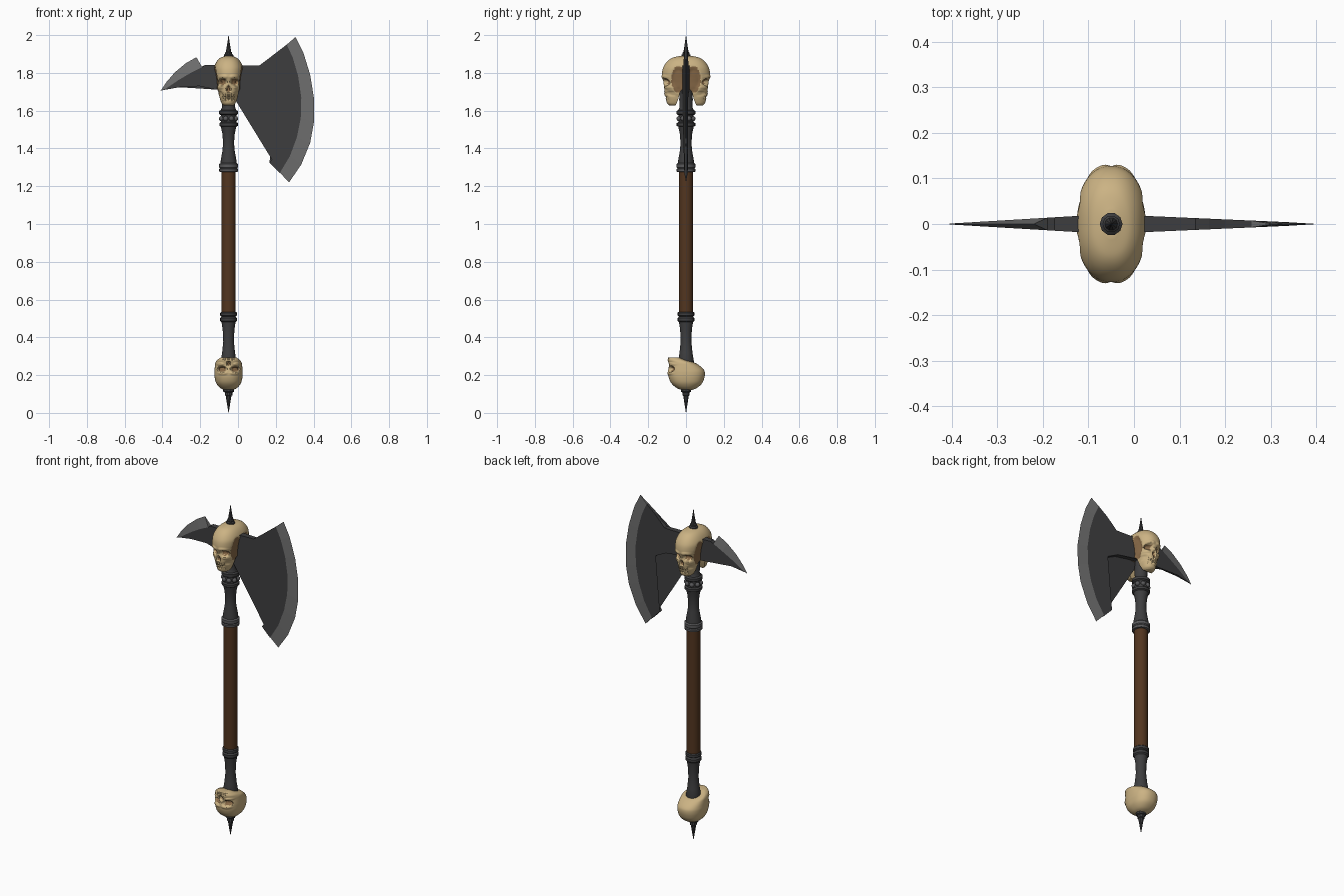
import bpy, bmesh, math
from mathutils import Vector

if "Cube" in bpy.data.objects:
    bpy.data.objects.remove(bpy.data.objects["Cube"])

AX = -0.05  # x of the shaft axis


def material(name, rgb):
    m = bpy.data.materials.new(name)
    m.diffuse_color = (*rgb, 1)
    m.use_nodes = True
    m.node_tree.nodes["Principled BSDF"].inputs["Base Color"].default_value = m.diffuse_color
    return m


BONE = material("bone", (0.60, 0.45, 0.23))
SHADE = material("dark bone", (0.25, 0.145, 0.065))
WOOD = material("brown wood", (0.085, 0.036, 0.014))
IRON = material("dark iron", (0.048, 0.048, 0.05))
STEEL = material("sharpened steel", (0.16, 0.16, 0.16))
WORN = material("worn iron", (0.10, 0.10, 0.105))


def finish(name, bm, mats, smooth=35, x=AX):
    bmesh.ops.recalc_face_normals(bm, faces=bm.faces)
    me = bpy.data.meshes.new(name)
    bm.to_mesh(me)
    bm.free()
    ob = bpy.data.objects.new(name, me)
    bpy.context.collection.objects.link(ob)
    ob.location.x = x
    for m in mats:
        me.materials.append(m)
    if smooth:
        bpy.ops.object.select_all(action='DESELECT')
        ob.select_set(True)
        bpy.context.view_layer.objects.active = ob
        bpy.ops.object.shade_smooth_by_angle(angle=math.radians(smooth))
    return ob


def lathe(name, profile, mat, sides=20, smooth=35):
    """Turned part from (radius, z) pairs."""
    bm = bmesh.new()
    rings = [[bm.verts.new((r * math.cos(2 * math.pi * i / sides),
                            r * math.sin(2 * math.pi * i / sides), z))
              for i in range(sides)] for r, z in profile]
    for a, b in zip(rings, rings[1:]):
        for i in range(sides):
            j = (i + 1) % sides
            bm.faces.new((a[i], a[j], b[j], b[i]))
    bm.faces.new(rings[0])
    bm.faces.new(rings[-1])
    return finish(name, bm, [mat], smooth)


def spline(levels, steps):
    """Catmull-Rom through the level tuples."""
    out = []
    n = len(levels)
    for k in range(n - 1):
        p = [Vector(levels[min(max(k + o, 0), n - 1)]) for o in (-1, 0, 1, 2)]
        for s in range(steps):
            t = s / steps
            out.append(0.5 * (2 * p[1] + (p[2] - p[0]) * t
                              + (2 * p[0] - 5 * p[1] + 4 * p[2] - p[3]) * t * t
                              + (3 * p[1] - p[0] - 3 * p[2] + p[3]) * t ** 3))
    out.append(Vector(levels[-1]))
    return out


def skull(name, levels, dents, temple=None, teeth=None, face=1, sides=96):
    """Loft (z, half width, front y, middle y, back y), then press in the sockets."""
    bm = bmesh.new()
    dark = set()
    rings = []
    for z, w, yf, ym, yb in spline(levels, 6):
        ring = []
        for i in range(sides):
            a = 2 * math.pi * i / sides
            c, s = math.cos(a), math.sin(a)
            x = w * math.copysign(abs(c) ** 0.9, c)
            y = ym + ((yf if s > 0 else yb) - ym) * abs(s) ** 0.85
            mark = False
            if s > 0.2:
                for dx, dz, rx, rz, depth in dents:
                    r = math.hypot((abs(x) - dx) / rx, (z - dz) / rz)
                    if r < 1:
                        y += depth * min(1, (1 - r) * 2.2)
                        mark |= depth > 0.012 and r < 0.85
                if teeth and teeth[0] < z < teeth[1] and abs(x) < 0.034:
                    y += 0.004 * (math.cos(x * 2 * math.pi / 0.011) < -0.5)
            if temple:
                ty, tz, ry, rz, depth = temple
                r = math.hypot((y - ty) / ry, (z - tz) / rz)
                if r < 1 and abs(c) > 0.3:
                    x -= math.copysign(depth * min(1, (1 - r) * 3), x)
                    mark |= r < 0.95
            v = bm.verts.new((x * face, y * face, z))
            if mark:
                dark.add(v)
            ring.append(v)
        rings.append(ring)
    for a, b in zip(rings, rings[1:]):
        for i in range(sides):
            j = (i + 1) % sides
            f = bm.faces.new((a[i], a[j], b[j], b[i]))
            f.material_index = int(sum(v in dark for v in f.verts) >= 3)
    bm.faces.new(rings[0])
    bm.faces.new(rings[-1])
    return finish(name, bm, [BONE, SHADE], 50)


def blade(name, body, bevel, edge, root_x, zero_x):
    """Flat wedge thinning from root_x to zero_x, plus a bright ground edge.
    The outline of the flat is body followed by bevel; edge pairs with bevel."""
    bm = bmesh.new()

    def half(x):
        return 0.018 * (zero_x - x) / (zero_x - root_x)
    outline = body + bevel
    sides = [[bm.verts.new((x, s * half(x), z)) for x, z in outline] for s in (-1, 1)]
    rim = [bm.verts.new((x, 0, z)) for x, z in edge]
    n, nb = len(outline), len(body)
    for vs in sides:
        bm.faces.new(vs)
        for i in range(len(bevel) - 1):
            q = (vs[nb + i], vs[nb + i + 1], rim[i + 1], rim[i])
            bm.faces.new(q).material_index = 1
    for i in list(range(nb)) + [n - 1]:
        j = (i + 1) % n
        bm.faces.new((sides[0][i], sides[0][j], sides[1][j], sides[1][i]))
    for i, k in ((nb, 0), (n - 1, -1)):
        bm.faces.new((sides[0][i], sides[1][i], rim[k])).material_index = 1
    bmesh.ops.triangulate(bm, faces=[f for f in bm.faces if len(f.verts) > 4])
    return finish(name, bm, [IRON, STEEL], 0, 0)


# Handle
lathe("wood_grip", [(0.038, 0.52), (0.038, 1.29)], WOOD)
lathe("lower_socket", [(0.039, 0.535), (0.044, 0.53), (0.044, 0.515), (0.037, 0.51),
                       (0.044, 0.502), (0.044, 0.487), (0.037, 0.48), (0.031, 0.44),
                       (0.028, 0.38), (0.034, 0.32), (0.042, 0.27), (0.03, 0.22)], IRON)
lathe("grip_collar", [(0.039, 1.275), (0.049, 1.277), (0.05, 1.29), (0.046, 1.295),
                      (0.05, 1.3), (0.05, 1.317), (0.042, 1.323)], WORN)
lathe("upper_neck", [(0.043, 1.31), (0.041, 1.34), (0.032, 1.39), (0.029, 1.43),
                     (0.033, 1.48), (0.041, 1.515), (0.049, 1.52), (0.049, 1.534),
                     (0.041, 1.54), (0.041, 1.576), (0.05, 1.582), (0.05, 1.598),
                     (0.04, 1.604), (0.034, 1.62), (0.036, 1.66), (0.03, 1.76),
                     (0.025, 1.87)], IRON)

# Studs between the neck rings
bm = bmesh.new()
for i in range(8):
    a = math.pi * i / 4 + math.pi / 8
    new = bmesh.ops.create_icosphere(bm, subdivisions=2, radius=0.014)["verts"]
    bmesh.ops.translate(bm, verts=new, vec=(0.04 * math.cos(a), 0.04 * math.sin(a), 1.558))
finish("neck_studs", bm, [WORN])

# Spikes at both ends
lathe("top_spike", [(0.025, 1.86), (0.025, 1.895), (0.019, 1.9), (0.019, 1.908),
                    (0.014, 1.912), (0.006, 1.96), (0.0005, 2.0)], IRON, 10)
lathe("bottom_spike", [(0.0005, 0), (0.008, 0.045), (0.015, 0.09), (0.02, 0.093),
                       (0.02, 0.108), (0.028, 0.112), (0.03, 0.14)], IRON, 10)

# Axe blade
blade("axe_blade",
      [(0.22, 1.27), (0.167, 1.325), (0.205, 1.355), (0.235, 1.41), (0.252, 1.48),
       (0.25, 1.555), (0.232, 1.61), (0.195, 1.655), (0.125, 1.69), (0.02, 1.712),
       (-0.05, 1.715), (-0.05, 1.84), (0.135, 1.84), (0.165, 1.862), (0.2, 1.905)],
      [(0.258, 1.95), (0.29, 1.88), (0.318, 1.785), (0.335, 1.67), (0.332, 1.56),
       (0.312, 1.46), (0.275, 1.36), (0.22, 1.27)][:-1] + [(0.222, 1.272)],
      [(0.305, 1.99), (0.345, 1.91), (0.382, 1.79), (0.403, 1.66), (0.402, 1.54),
       (0.382, 1.43), (0.335, 1.315), (0.27, 1.22)], 0.02, 0.43)

# Rear beak
blade("rear_beak",
      [(-0.31, 1.724), (-0.205, 1.73), (-0.12, 1.712), (-0.05, 1.71), (-0.05, 1.84),
       (-0.175, 1.842)],
      [(-0.19, 1.83), (-0.25, 1.80), (-0.315, 1.762), (-0.365, 1.728), (-0.395, 1.709)],
      [(-0.22, 1.883), (-0.275, 1.852), (-0.335, 1.802), (-0.38, 1.75), (-0.41, 1.705)],
      -0.12, -0.42)

# Two skulls back to back on the head: z, half width, front, back
head = [(1.628, .026, -.088, -.055), (1.638, .036, -.1, -.05), (1.66, .045, -.106, -.042),
        (1.68, .05, -.113, -.036), (1.70, .057, -.116, -.03), (1.72, .067, -.117, -.012),
        (1.75, .071, -.119, -.002), (1.775, .074, -.126, 0), (1.80, .077, -.127, 0),
        (1.83, .076, -.12, 0), (1.86, .063, -.1, 0), (1.88, .043, -.072, 0),
        (1.89, .015, -.03, 0)]
head = [(z, w, yf, yb, yb) for z, w, yf, yb in head]
head_dents = [(.031, 1.752, .023, .021, .03), (0, 1.714, .013, .019, .022),
              (.048, 1.69, .018, .016, .011), (.03, 1.779, .03, .012, -.005),
              (.045, 1.724, .022, .012, -.006), (0, 1.672, .036, .005, .005)]
for name, face in (("front_skull", 1), ("back_skull", -1)):
    skull(name, head, head_dents, (-.04, 1.765, .042, .075, .01), (1.655, 1.695), face)

# Upside-down jawless skull as the pommel: z, half width, front, middle, back
skull("pommel_skull",
      [(.119, .012, -.012, .004, .02), (.13, .042, -.046, .004, .054),
       (.155, .064, -.076, .004, .084), (.185, .073, -.091, .004, .097),
       (.212, .075, -.095, .004, .1), (.23, .074, -.094, 0, .093),
       (.25, .072, -.09, -.005, .072), (.266, .069, -.094, -.012, .045),
       (.28, .06, -.097, -.035, .0), (.293, .042, -.094, -.055, -.035)],
      [(.034, .232, .026, .018, .032), (0, .261, .012, .016, .02),
       (.032, .21, .032, .011, -.006), (.045, .258, .022, .01, -.006)],
      None, (.277, .295))
